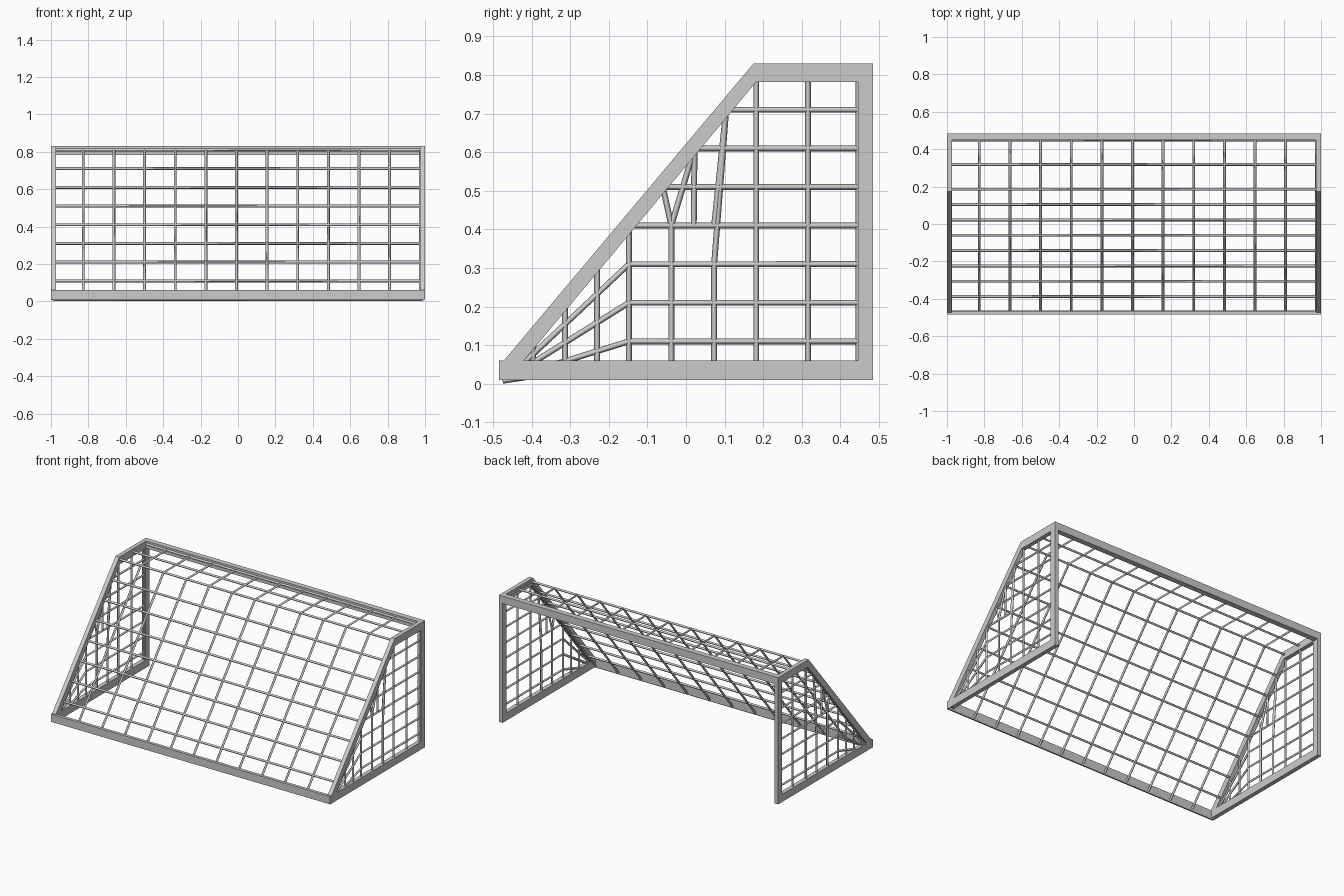
import bpy, bmesh

if "Cube" in bpy.data.objects:
    bpy.data.objects.remove(bpy.data.objects["Cube"])

STRAND = 0.0077      # net strand radius
NET_X = 0.985        # half width of the net


def finish(obj, mirror=False):
    bpy.context.collection.objects.link(obj)
    if mirror:
        ref = obj.modifiers.new("mirror", 'MIRROR')
        ref.use_axis = (True, False, False)
        ref.use_mirror_merge = False
    return obj


def box(name, x, y, z):
    """Axis-aligned bar from three (min, max) ranges."""
    bm = bmesh.new()
    bmesh.ops.create_cube(bm, size=1)
    for v in bm.verts:
        v.co = [(a + b) / 2 + c * (b - a) for (a, b), c in zip((x, y, z), v.co)]
    me = bpy.data.meshes.new(name)
    bm.to_mesh(me)
    bm.free()
    return finish(bpy.data.objects.new(name, me))


def net(name, paths, mirror=False):
    """Four-sided strands following each point path, turned into a mesh."""
    cu = bpy.data.curves.new(name, 'CURVE')
    cu.dimensions = '3D'
    cu.bevel_depth = STRAND
    cu.bevel_resolution = 0
    cu.use_fill_caps = True
    for path in paths:
        sp = cu.splines.new('POLY')
        sp.points.add(len(path) - 1)
        for p, co in zip(sp.points, path):
            p.co = (*co, 1)
    obj = finish(bpy.data.objects.new(name, cu), mirror)
    bpy.ops.object.select_all(action='DESELECT')
    obj.select_set(True)
    bpy.context.view_layer.objects.active = obj
    bpy.ops.object.convert(target='MESH')


# Side frames: ring of quads in the YZ plane, given thickness and mirrored
pts = [(-.485, .01), (.485, .01), (.485, .83), (.175, .83), (-.472, .06), (-.485, .06),
       (-.42, .06), (.445, .06), (.445, .782), (.182, .782)]
quads = [(0, 1, 7, 6), (1, 2, 8, 7), (2, 3, 9, 8), (3, 4, 6, 9), (0, 6, 4, 5)]
bm = bmesh.new()
vs = [bm.verts.new((0.973, y, z)) for y, z in pts]
fs = [bm.faces.new([vs[i] for i in q]) for q in quads]
ext = bmesh.ops.extrude_face_region(bm, geom=fs, use_keep_orig=True)
for v in ext["geom"]:
    if isinstance(v, bmesh.types.BMVert):
        v.co.x = 1.0
bmesh.ops.recalc_face_normals(bm, faces=bm.faces)
me = bpy.data.meshes.new("side_frames")
bm.to_mesh(me)
bm.free()
finish(bpy.data.objects.new("side_frames", me), True)

# Cross members between the side frames
box("crossbar", (-.975, .975), (.45, .485), (.782, .83))
box("ground_bar", (-.975, .975), (-.485, -.465), (.01, .06))

# Main net: sloped sheet that folds over to the crossbar
profile = [(-.47 + .082 * i, .01 + .1 * i) for i in range(9)] + [(.318, .81), (.45, .81)]
rows = [[(-NET_X, y, z), (NET_X, y, z)] for y, z in profile]
cols = []
for i in range(13):
    x = -.991 + .1638 * i        # grid sits slightly off centre
    cols.append([(x, *profile[0]), (x, *profile[8]), (x, *profile[-1])])
net("main_net", rows + cols)

# Side nets: uprights, level strands gathering at the low corner, odd diagonals
uprights = [(.447, .81), (.316, .81), (.182, .81), (.073, .31), (-.038, .41),
            (-.148, .41), (-.23, .31), (-.313, .21), (-.396, .11)]
side = [[(y, .02), (y, top)] for y, top in uprights]
corner = (-.465, .012)
side += [[(.447, .11 + .1 * i), (-.148, .11 + .1 * i), corner] for i in range(3)]
side += [[(.447, .41 + .1 * i), (-.142 + .082 * i, .41 + .1 * i)] for i in range(4)]
side += [[(.073, .31), (.104, .71)], [(.073, .41), (.104, .71)],
         [(-.038, .41), (-.06, .51)], [(-.038, .41), (.022, .61)],
         [(.02, .41), (.022, .61)], [(-.475, .008), (-.396, .02)]]
net("side_nets", [[(NET_X, y, z) for y, z in path] for path in side], True)
